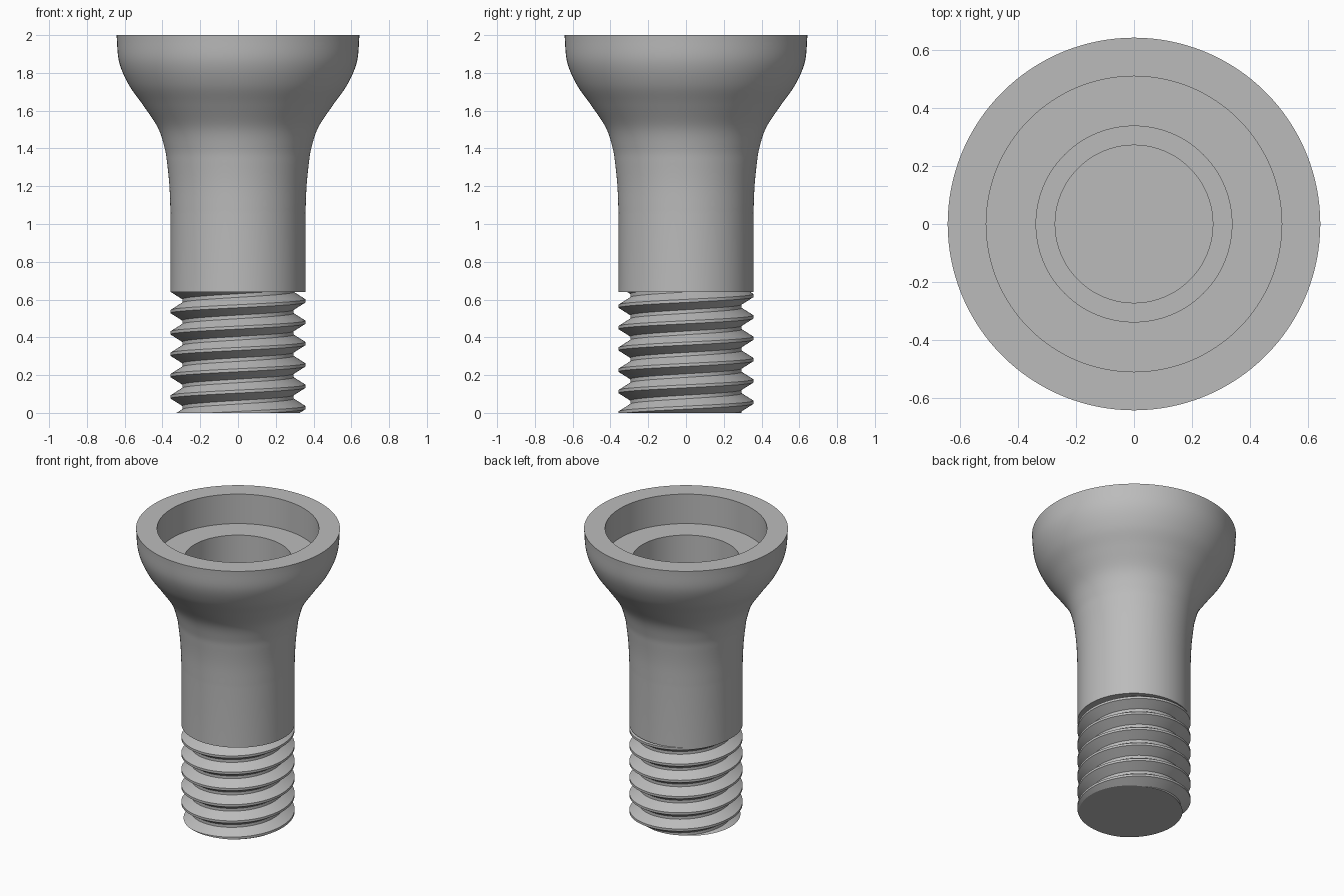
import bpy, bmesh
from math import sin, cos, pi, radians
from mathutils import Vector

cube = bpy.data.objects.get("Cube")
if cube:
    bpy.data.objects.remove(cube)

steel = bpy.data.materials.new("grey steel")
steel.use_nodes = True
GREY = (0.5, 0.5, 0.5, 1)
steel.diffuse_color = GREY
steel.node_tree.nodes["Principled BSDF"].inputs["Base Color"].default_value = GREY

SEGMENTS = 128
SHANK_R = 0.357
SHANK_BOTTOM = 0.64


def finish(bm, name):
    bmesh.ops.recalc_face_normals(bm, faces=bm.faces)
    mesh = bpy.data.meshes.new(name)
    bm.to_mesh(mesh)
    bm.free()
    mesh.materials.append(steel)
    obj = bpy.data.objects.new(name, mesh)
    bpy.context.collection.objects.link(obj)
    bpy.ops.object.select_all(action='DESELECT')
    obj.select_set(True)
    bpy.context.view_layer.objects.active = obj
    bpy.ops.object.shade_smooth_by_angle(angle=radians(25))


def smooth_path(points, steps=6):
    """Catmull-Rom curve through the points."""
    pts = [Vector(p) for p in points]
    pts = [2 * pts[0] - pts[1]] + pts + [2 * pts[-1] - pts[-2]]
    path = []
    for a, b, c, d in zip(pts, pts[1:], pts[2:], pts[3:]):
        for i in range(steps):
            t = i / steps
            path.append(0.5 * (2 * b + (c - a) * t + (2 * a - 5 * b + 4 * c - d) * t ** 2
                               + (3 * b - a - 3 * c + d) * t ** 3))
    return path + [pts[-2]]


# Body: shank flaring into a cup, with a stepped recess (radius, height)
flare = smooth_path([(SHANK_R, 1.05), (0.363, 1.2), (0.375, 1.32), (0.388, 1.4),
                     (0.424, 1.51), (0.503, 1.63), (0.58, 1.74), (0.63, 1.86), (0.643, 2)])
recess = [(0.51, 2), (0.51, 1.795), (0.338, 1.795), (0.338, 1.38),
          (0.272, 1.38), (0.272, 0.9), (0, 0.9)]
profile = [(0, SHANK_BOTTOM), (SHANK_R, SHANK_BOTTOM)] + [tuple(p) for p in flare] + recess

bm = bmesh.new()
verts = [bm.verts.new((r, 0, z)) for r, z in profile]
edges = [bm.edges.new(pair) for pair in zip(verts, verts[1:])]
bmesh.ops.spin(bm, geom=verts + edges, axis=(0, 0, 1), cent=(0, 0, 0),
               angle=2 * pi, steps=SEGMENTS, use_merge=True)
bmesh.ops.remove_doubles(bm, verts=bm.verts, dist=0.0001)
finish(bm, "cupped_body")

# Thread: one right-handed helical tooth, trimmed flat at both ends
PITCH = 0.113
ROOT_R = 0.295
START = 0.028 - 2 * PITCH
tooth = [(ROOT_R, -PITCH / 2), (ROOT_R, -0.047), (SHANK_R, -0.008),
         (SHANK_R, 0.008), (ROOT_R, 0.047), (ROOT_R, PITCH / 2)]

bm = bmesh.new()
previous = None
for i in range(9 * SEGMENTS + 1):
    turn = i / SEGMENTS
    a = 2 * pi * turn
    row = [bm.verts.new((r * cos(a), r * sin(a), START + PITCH * turn + z)) for r, z in tooth]
    if previous:
        for j in range(len(tooth) - 1):
            bm.faces.new((previous[j], row[j], row[j + 1], previous[j + 1]))
    previous = row
bmesh.ops.remove_doubles(bm, verts=bm.verts, dist=0.0002)
for height, direction in ((0, -1), (SHANK_BOTTOM + 0.002, 1)):
    bmesh.ops.bisect_plane(bm, geom=bm.verts[:] + bm.edges[:] + bm.faces[:], dist=0.00001,
                           plane_co=(0, 0, height), plane_no=(0, 0, direction), clear_outer=True)
    rim = [e for e in bm.edges if e.is_boundary
           and all(abs(v.co.z - height) < 0.0001 for v in e.verts)]
    bmesh.ops.contextual_create(bm, geom=rim)
finish(bm, "threaded_end")
